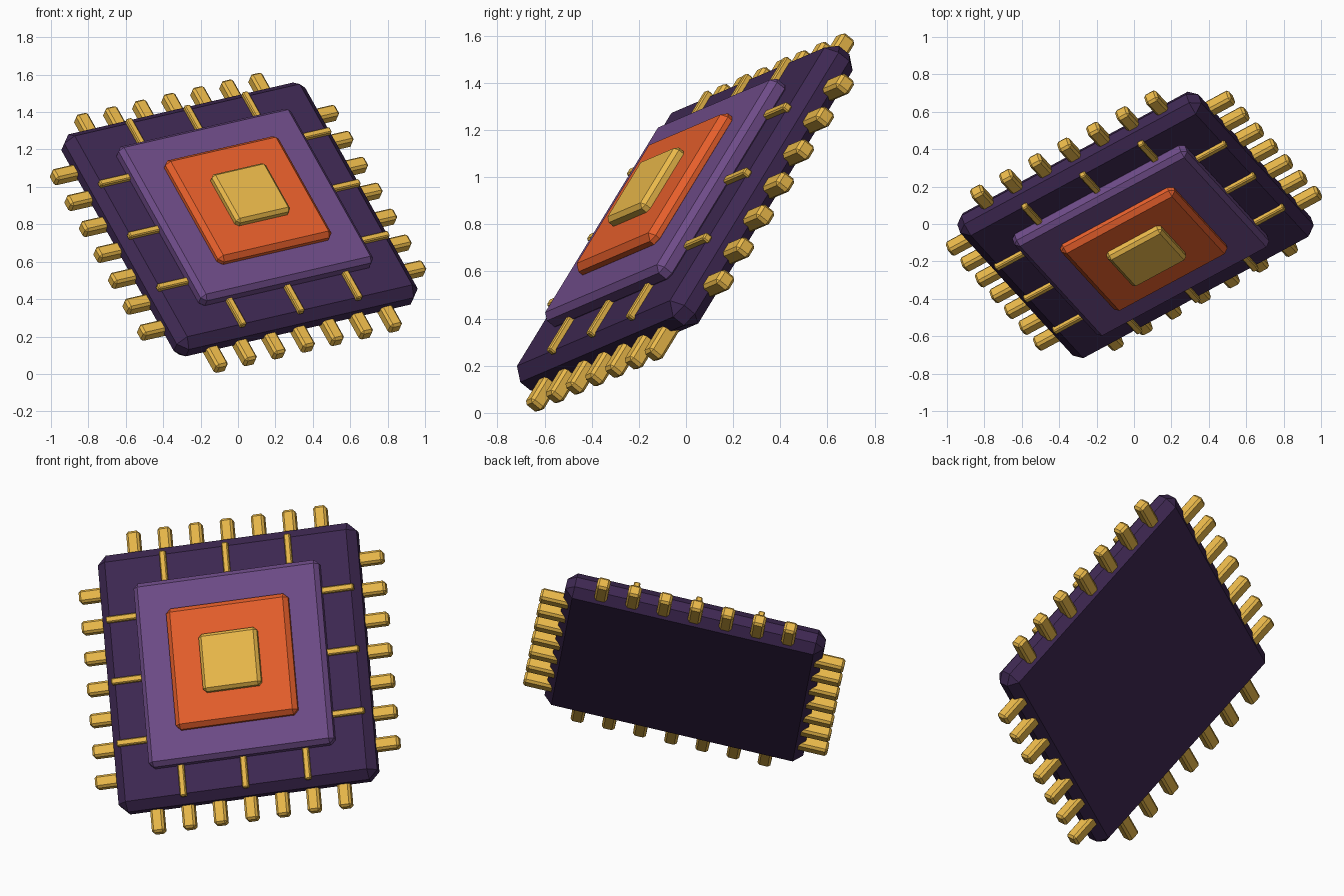
import bpy, bmesh
from mathutils import Matrix, Vector

if "Cube" in bpy.data.objects:
    bpy.data.objects.remove(bpy.data.objects["Cube"])

# Tilted chip frame: u along the width, v up the face, n out of the face
u = Vector((0.863, 0.466, 0.199)).normalized()
v = Vector((-0.435, 0.469, 0.770))
v = (v - u * v.dot(u)).normalized()
n = u.cross(v)
FRAME = Matrix((u, v, n)).transposed().to_4x4()
FRAME.translation = (0.008, -0.005, 0.826)


def material(name, hexcode):
    def linear(c):
        return c / 12.92 if c <= 0.04045 else ((c + 0.055) / 1.055) ** 2.4
    m = bpy.data.materials.new(name)
    m.diffuse_color = [linear(int(hexcode[i:i + 2], 16) / 255) for i in (0, 2, 4)] + [1]
    m.use_nodes = True
    m.node_tree.nodes["Principled BSDF"].inputs["Base Color"].default_value = m.diffuse_color
    return m


dark = material("dark_violet", "3E2852")
violet = material("violet", "6E4B88")
orange = material("orange", "E65F2B")
gold = material("gold", "EAB94A")


def box(name, lo, hi, bevel, mat, turn=0):
    """Chamfered box between two local corners, turned by quarter turns about n."""
    lo, hi = Vector(lo), Vector(hi)
    bm = bmesh.new()
    bmesh.ops.create_cube(bm, size=1, matrix=Matrix.Translation((lo + hi) / 2)
                          @ Matrix.Diagonal((hi - lo).to_4d()))
    bmesh.ops.bevel(bm, geom=bm.edges[:], offset=bevel, segments=1,
                    profile=0.5, affect='EDGES')
    bm.transform(Matrix.Rotation(turn * 1.5707963, 4, 'Z'))
    mesh = bpy.data.meshes.new(name)
    bm.to_mesh(mesh)
    bm.free()
    mesh.materials.append(mat)
    ob = bpy.data.objects.new(name, mesh)
    ob.matrix_world = FRAME
    bpy.context.collection.objects.link(ob)
    return ob


def tier(name, half, z0, z1, bevel, mat):
    return box(name, (-half, -half, z0), (half, half, z1), bevel, mat)


# Stacked square tiers
tier("base_slab", 0.747, -0.08, 0.08, 0.05, dark)
tier("middle_plate", 0.535, 0.06, 0.155, 0.026, violet)
tier("inner_plate", 0.352, 0.13, 0.205, 0.026, orange)
tier("core", 0.168, 0.18, 0.25, 0.018, gold)

# Seven pins and three surface traces on each of the four sides
STEP = 0.18
for side in range(4):
    for i in range(-3, 4):
        c = i * STEP
        box("pin", (0.68, c - 0.037, -0.066), (0.878, c + 0.037, 0.006), 0.013, gold, side)
    for i in (-2, 0, 2):
        c = i * STEP
        box("trace", (0.5, c - 0.018, 0.07), (0.715, c + 0.018, 0.105), 0.006, gold, side)
